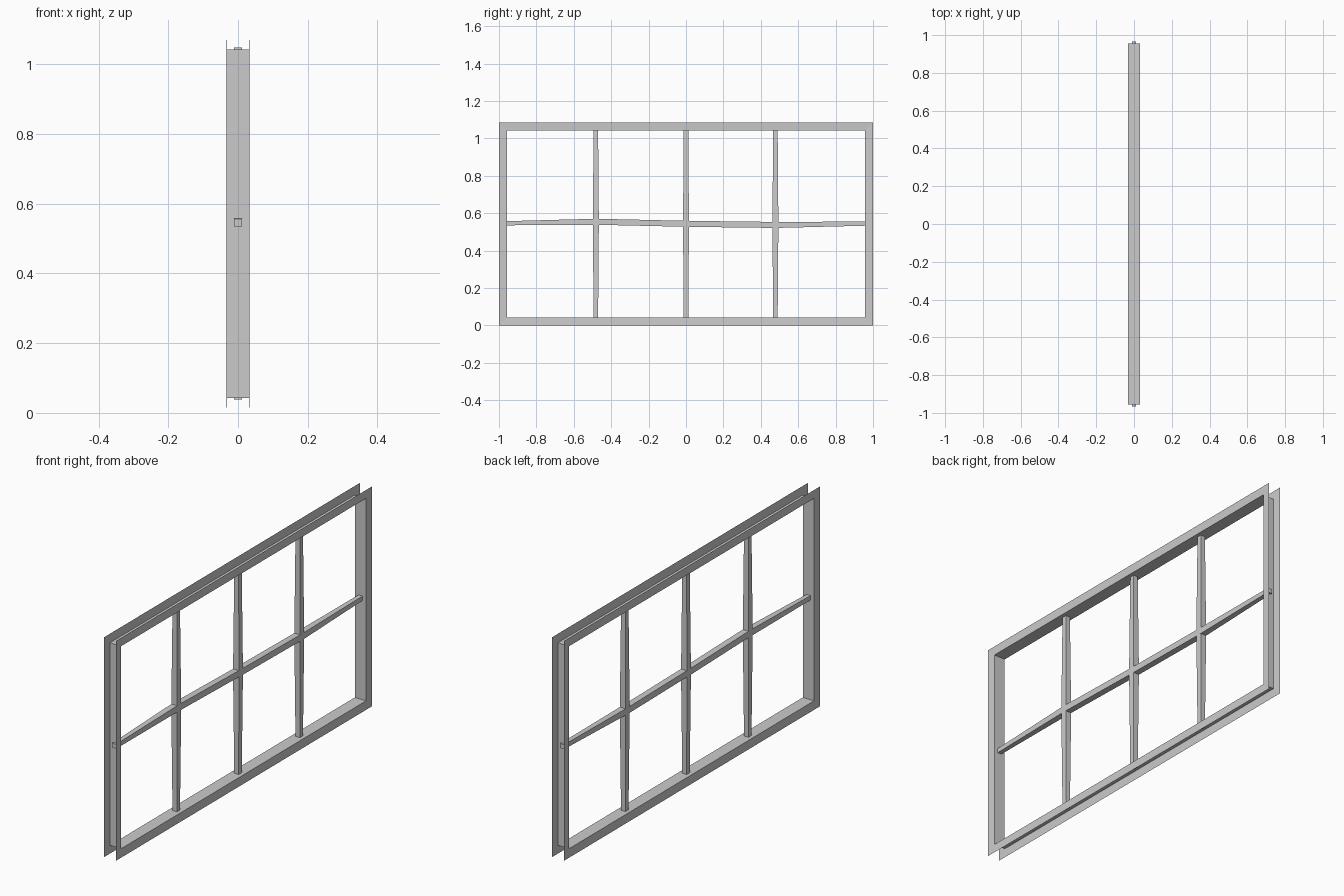
import bpy, bmesh
from mathutils import Vector

cube = bpy.data.objects.get("Cube")
if cube:
    bpy.data.objects.remove(cube, do_unlink=True)

grey = bpy.data.materials.new("window grey")
grey.use_nodes = True
colour = (0.6, 0.6, 0.6, 1)
grey.diffuse_color = colour
grey.node_tree.nodes["Principled BSDF"].inputs["Base Color"].default_value = colour

MID = 0.543  # height of the window centre


def loft(name, rings, close_ends=False):
    """Bridge successive four-cornered rings with flat faces."""
    bm = bmesh.new()
    rows = [[bm.verts.new(p) for p in ring] for ring in rings]
    for a, b in zip(rows, rows[1:]):
        for i in range(4):
            j = (i + 1) % 4
            bm.faces.new((a[i], a[j], b[j], b[i]))
    if close_ends:
        bm.faces.new(rows[0])
        bm.faces.new(rows[-1])
    bmesh.ops.recalc_face_normals(bm, faces=bm.faces)
    mesh = bpy.data.meshes.new(name)
    bm.to_mesh(mesh)
    bm.free()
    mesh.materials.append(grey)
    obj = bpy.data.objects.new(name, mesh)
    bpy.context.collection.objects.link(obj)
    return obj


def rectangle(x, half_y, half_z):
    return [(x, sy * half_y, MID + sz * half_z)
            for sy, sz in ((-1, -1), (1, -1), (1, 1), (-1, 1))]


# Thin sheet frame: a flange on each side joined by the inner lining
loft("frame", [rectangle(-0.033, 1, MID), rectangle(-0.031, 0.956, 0.5),
               rectangle(0.031, 0.956, 0.5), rectangle(0.033, 1, MID)])


def bar(name, path, along, across):
    """Square bar through (position, offset, half width) stations."""
    rings = []
    for pos, off, half in path:
        centre = along * pos + across * off
        depth = Vector((half, 0, 0))
        side = across * half
        rings.append([centre - depth - side, centre + depth - side,
                      centre + depth + side, centre - depth + side])
    loft(name, rings, close_ends=True)


Y, Z = Vector((0, 1, 0)), Vector((0, 0, 1))

# Slightly crooked horizontal glazing bar
bar("horizontal_bar", [(-0.967, 0.546, 0.011), (-0.48, 0.554, 0.016),
                       (0, 0.543, 0.016), (0.48, 0.537, 0.016),
                       (0.967, 0.544, 0.011)], Y, Z)

# Vertical glazing bars, thickest at the crossing
for name, y, cross in (("right_bar", -0.482, 0.554), ("middle_bar", 0, 0.543),
                       ("left_bar", 0.478, 0.537)):
    bar(name, [(0.038, y, 0.012), (cross, y, 0.016), (1.048, y, 0.012)], Z, Y)
